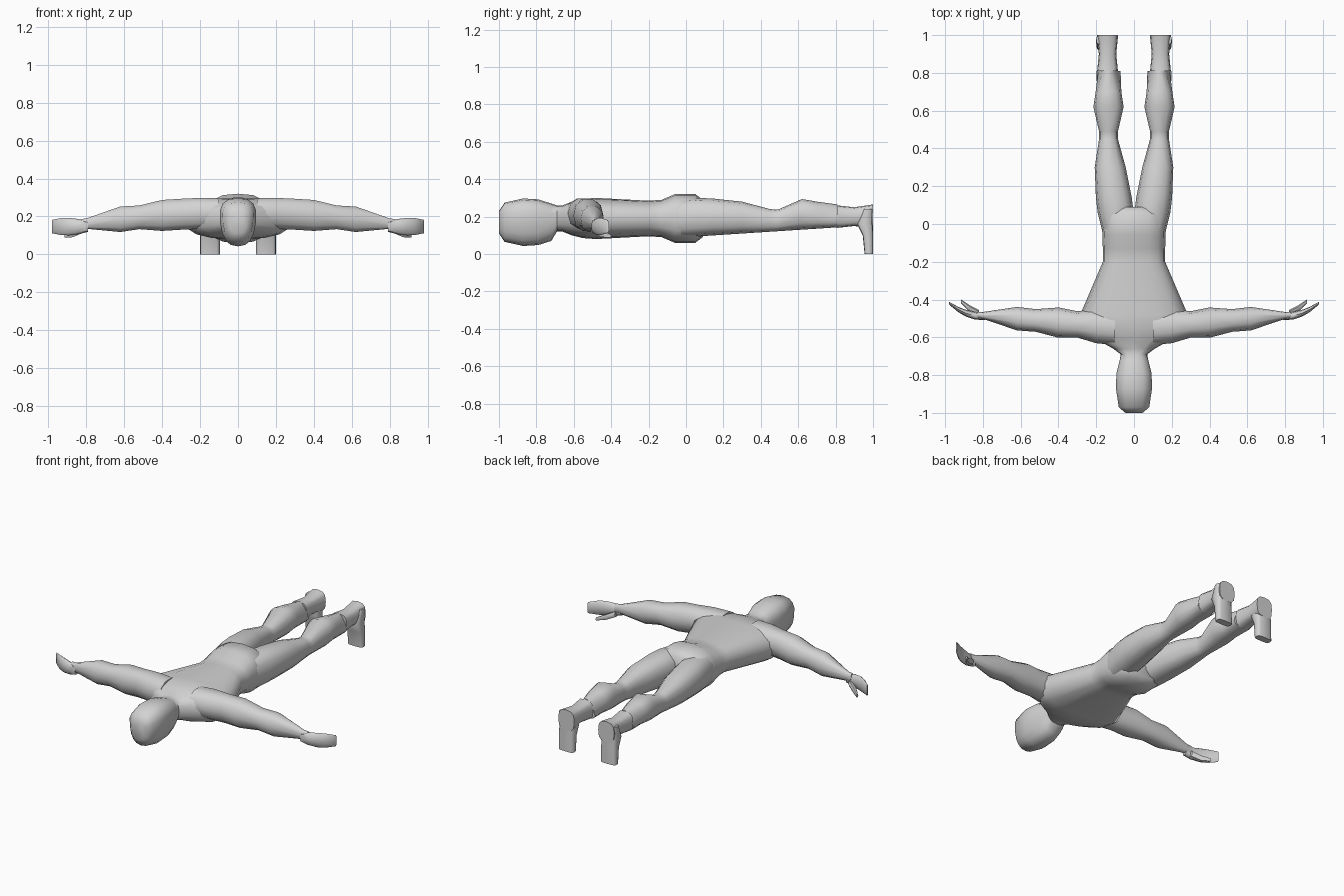
import bpy, bmesh, math
from mathutils import Vector

cube = bpy.data.objects.get("Cube")
if cube:
    bpy.data.objects.remove(cube, do_unlink=True)

shade = (.65, .65, .65, 1)
grey = bpy.data.materials.new("light grey")
grey.use_nodes = True
grey.diffuse_color = shade
grey.node_tree.nodes["Principled BSDF"].inputs["Base Color"].default_value = shade

# How (along, across, second) maps to x, y, z for each loft direction
AXES = {
    "x": lambda along, a, b: Vector((along, a, b)),
    "y": lambda along, a, b: Vector((a, along, b)),
    "z": lambda along, a, b: Vector((a, b, along)),
}


def rounded(value, power):
    """Signed power that squares off a circle's sine or cosine."""
    return math.copysign(abs(value) ** (2 / power), value)


def loft(name, axis, sections, sides=12, power=2.4, mirror=True):
    """Skin rounded rings: (along, a_centre, b_centre, a_radius, b_radius, taper)."""
    bm = bmesh.new()
    rings = []
    for along, a, b, a_radius, b_radius, taper in sections:
        ring = []
        for i in range(sides):
            angle = math.tau * i / sides
            u = rounded(math.cos(angle), power)
            v = rounded(math.sin(angle), power)
            u *= 1 + taper * v
            point = AXES[axis](along, a + u * a_radius, b + v * b_radius)
            ring.append(bm.verts.new(point))
        rings.append(ring)
    for ring, following in zip(rings, rings[1:]):
        for i in range(sides):
            j = (i + 1) % sides
            bm.faces.new((ring[i], ring[j], following[j], following[i]))
    bm.faces.new(rings[0])
    bm.faces.new(rings[-1])
    bmesh.ops.recalc_face_normals(bm, faces=bm.faces[:])
    mesh = bpy.data.meshes.new(name)
    bm.to_mesh(mesh)
    bm.free()
    mesh.materials.append(grey)
    obj = bpy.data.objects.new(name, mesh)
    bpy.context.collection.objects.link(obj)
    bpy.ops.object.select_all(action="DESELECT")
    obj.select_set(True)
    bpy.context.view_layer.objects.active = obj
    bpy.ops.object.shade_smooth_by_angle(angle=math.radians(55))
    if mirror:
        obj.modifiers.new("mirror", "MIRROR").use_axis[0] = True


def body_ring(y, half_width, half_height):
    """The head hangs a little lower than the trunk and narrows to the face."""
    is_head = y < -.7
    centre_z = .17 if is_head else .19
    return y, 0, centre_z, half_width, half_height, .15 if is_head else 0


def arm_ring(x, depth, height):
    """The arm sweeps back and droops towards the wrist."""
    return x, -.56 + .095 * x, .22 - .09 * x * x, depth, height, 0


def hand_ring(x, depth, height):
    """The palm curls towards the feet."""
    return x, -.49 + 2.2 * (x - .8) ** 2, .147, depth, height, 0


def thumb_ring(x, y, z, radius):
    return x, y, z, radius, radius, 0


def leg_ring(y, half_width, top):
    """The underside rises steadily to the cuff, which is pinched on top."""
    bottom = .09 + .065 * y
    centre_x = min(.135, .09 + .12 * y)
    pinch = -.6 if y > .8 else 0
    half_height = (top - bottom) / 2
    return y, centre_x, bottom + half_height, half_width, half_height, pinch


def ankle_ring(y, half_width, half_height):
    return y, .14, .2, half_width, half_height, 0


def foot_ring(z, thickness):
    """The flat sole faces straight back."""
    return z, .148, 1 - thickness / 2, .052, thickness / 2, 0


# Head, neck, trunk and hips in one skin, from crown to crotch
loft("head_and_trunk", "y", [
    body_ring(-1, .045, .06),
    body_ring(-.97, .08, .105),
    body_ring(-.87, .095, .127),
    body_ring(-.79, .092, .122),
    body_ring(-.72, .075, .1),
    body_ring(-.69, .07, .07),
    body_ring(-.66, .11, .07),
    body_ring(-.61, .2, .09),
    body_ring(-.55, .27, .105),
    body_ring(-.48, .285, .11),
    body_ring(-.2, .165, .095),
    body_ring(-.13, .165, .1),
    body_ring(-.06, .168, .13),
    body_ring(.05, .165, .13),
    body_ring(.09, .12, .1),
], sides=16, power=2.6, mirror=False)

# Arms reach from inside the chest to the wrist
loft("arms", "x", [
    arm_ring(.1, .09, .08),
    arm_ring(.2, .09, .085),
    arm_ring(.3, .07, .085),
    arm_ring(.4, .08, .085),
    arm_ring(.52, .06, .065),
    arm_ring(.62, .062, .07),
    arm_ring(.8, .018, .028),
    arm_ring(.83, .016, .03),
], sides=10)

# Cupped hands and their thumbs
loft("hands", "x", [
    hand_ring(.79, .018, .028),
    hand_ring(.84, .02, .04),
    hand_ring(.89, .018, .046),
    hand_ring(.93, .014, .045),
    hand_ring(.98, .007, .035),
], sides=8, power=2.8)
loft("thumbs", "x", [
    thumb_ring(.82, -.475, .13, .02),
    thumb_ring(.87, -.448, .107, .018),
    thumb_ring(.915, -.41, .097, .01),
], sides=6)

# Legs from the hips to the trouser cuffs
loft("legs", "y", [
    leg_ring(-.06, .08, .29),
    leg_ring(.06, .095, .3),
    leg_ring(.14, .095, .297),
    leg_ring(.3, .082, .28),
    leg_ring(.45, .05, .24),
    leg_ring(.49, .05, .237),
    leg_ring(.62, .08, .294),
    leg_ring(.7, .068, .28),
    leg_ring(.81, .054, .265),
])

# Boot shafts and the feet hanging down from them
loft("ankles", "y", [
    ankle_ring(.81, .055, .06),
    ankle_ring(.9, .046, .05),
    ankle_ring(1, .056, .065),
], power=3)
loft("feet", "z", [
    foot_ring(0, .045),
    foot_ring(.1, .055),
    foot_ring(.16, .085),
    foot_ring(.24, .05),
], power=4)
